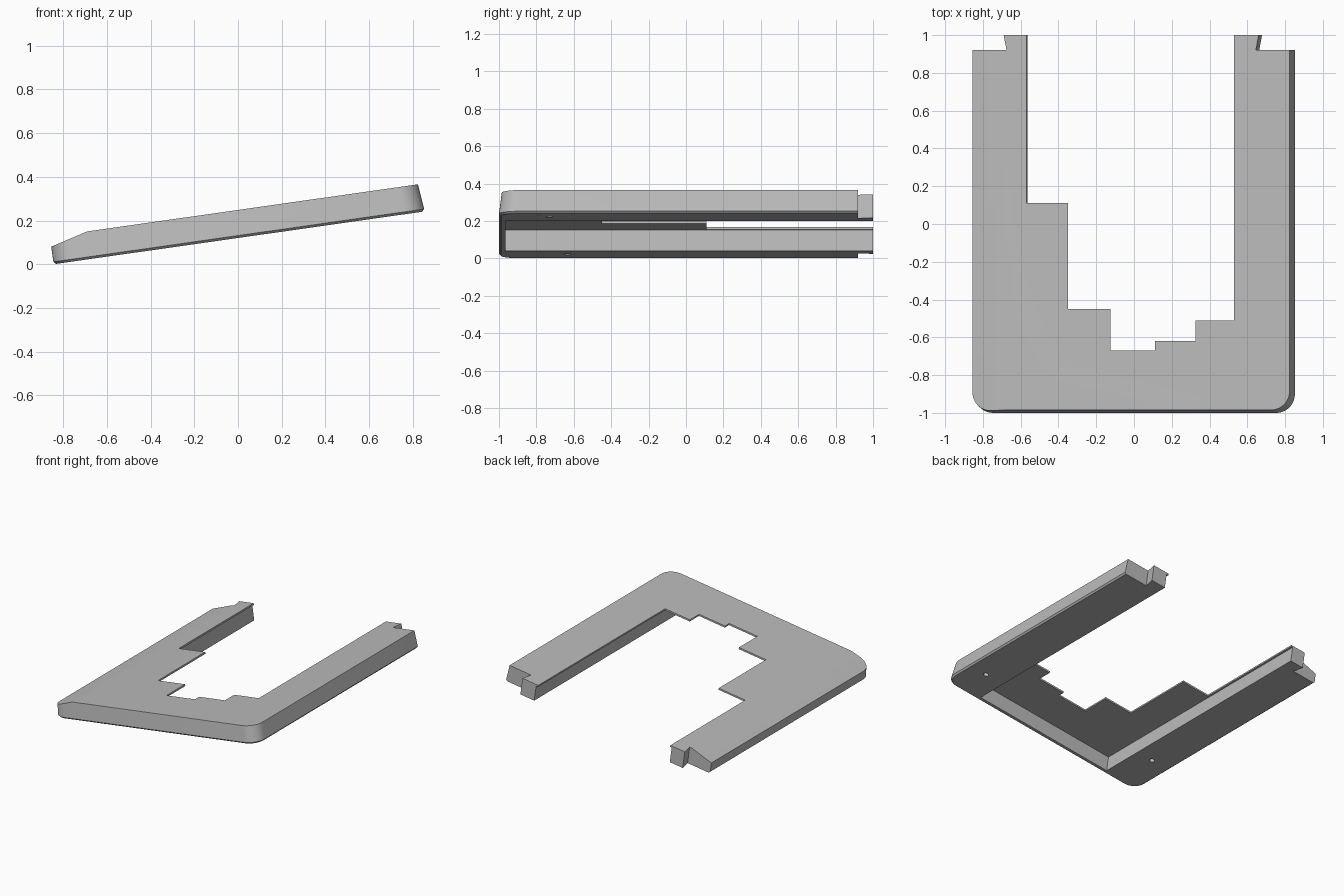
import bpy, bmesh, math
from mathutils import Matrix, Vector

cube = bpy.data.objects.get("Cube")
if cube:
    bpy.data.objects.remove(cube, do_unlink=True)

TILT = math.radians(8.1)
TOP = 0.127          # slab height, measured square to the tilt
PLATE = 0.013        # thickness of the top plate
BACK = 1.0

grey = bpy.data.materials.new("plain_grey")
grey.use_nodes = True
grey.diffuse_color = (0.5, 0.5, 0.5, 1)
grey.node_tree.nodes["Principled BSDF"].inputs["Base Color"].default_value = (0.5, 0.5, 0.5, 1)


def along(x):
    """Distance along the tilted slab for a horizontal position on its top."""
    return (x + TOP * math.sin(TILT)) / math.cos(TILT)


def loft(name, rings):
    """Closed solid through rings with equal point counts, lowest first."""
    bm = bmesh.new()
    loops = [[bm.verts.new(p) for p in ring] for ring in rings]
    n = len(loops[0])
    for low, high in zip(loops, loops[1:]):
        for i in range(n):
            j = (i + 1) % n
            bm.faces.new((low[i], low[j], high[j], high[i]))
    bm.faces.new(loops[0][::-1])
    bm.faces.new(loops[-1])
    bmesh.ops.recalc_face_normals(bm, faces=bm.faces)
    mesh = bpy.data.meshes.new(name)
    bm.to_mesh(mesh)
    bm.free()
    obj = bpy.data.objects.new(name, mesh)
    bpy.context.collection.objects.link(obj)
    return obj


def prism(name, outline, low, high):
    return loft(name, [[(x, y, z) for x, y in outline] for z in (low, high)])


def ring(z, left, right, front, radius=0.1, steps=10):
    """U-shaped outer outline: square at the back, rounded at the front."""
    pts = [(left, BACK, z)]
    for cx, start in ((left + radius, math.pi), (right - radius, 1.5 * math.pi)):
        for i in range(steps + 1):
            a = start + i / steps * math.pi / 2
            pts.append((cx + radius * math.cos(a), front + radius + radius * math.sin(a), z))
    return pts + [(right, BACK, z)]


# Slab with a chamfered foot and slightly drafted front and right walls
frame = loft("tilted_frame", [
    ring(0, -0.841, 0.851, -0.989, 0.09),
    ring(0.011, -0.852, 0.862, -1.0),
    ring(TOP, -0.852, 0.85, -0.985)])

# Sloping shoulder along the left-hand upper edge
bm = bmesh.new()
bm.from_mesh(frame.data)
edge = Vector((-0.679, 0, TOP))
slope = edge - Vector((-0.852, 0, 0.081))
normal = Vector((-slope.z, 0, slope.x))
cut = bmesh.ops.bisect_plane(bm, geom=bm.verts[:] + bm.edges[:] + bm.faces[:],
                             plane_co=edge, plane_no=normal, clear_outer=True)
bmesh.ops.holes_fill(bm, edges=[e for e in bm.edges if e.is_boundary])
bmesh.ops.recalc_face_normals(bm, faces=bm.faces)
bm.to_mesh(frame.data)
bm.free()

cutters = []

# Stepped opening through the top plate
steps = [(-0.57, 0.11), (-0.35, -0.45), (-0.125, -0.67), (0.11, -0.62),
         (0.325, -0.51), (0.53, None)]
outline = [(along(steps[0][0]), 1.2)]
for (x0, y), (x1, _) in zip(steps, steps[1:]):
    outline += [(along(x0), y), (along(x1), y)]
outline.append((along(0.53), 1.2))
cutters.append(prism("opening_cutter", outline, -0.2, 0.4))

# Hollow beneath the plate, open to the back and the bottom
a, b = along(-0.583), along(0.545)
cutters.append(prism("hollow_cutter", [(a, -0.965), (b, -0.965), (b, 1.2), (a, 1.2)],
                     -0.2, TOP - PLATE))

# Notches that leave a dovetail tab at the end of each arm
for name, base, tip, far in (("left", 0.645, 0.66, 1.2), ("right", -0.675, -0.69, -1.2)):
    lean = along(tip) + (tip - base)
    cutters.append(prism(name + "_notch_cutter",
                         [(far, 0.92), (along(base), 0.92), (along(tip), 1.0),
                          (lean, 1.08), (far, 1.08)], -0.2, 0.4))

# Screw holes in the underside
for x, y in ((0.72, -0.73), (-0.7, -0.635)):
    circle = [(x + 0.018 * math.cos(i * math.pi / 8), y + 0.018 * math.sin(i * math.pi / 8))
              for i in range(16)]
    cutters.append(prism("screw_hole_cutter", circle, -0.1, 0.05))

bpy.ops.object.select_all(action='DESELECT')
bpy.context.view_layer.objects.active = frame
frame.select_set(True)
for cutter in cutters:
    cutter.hide_render = True
    mod = frame.modifiers.new("cut", 'BOOLEAN')
    mod.operation = 'DIFFERENCE'
    mod.solver = 'EXACT'
    mod.object = cutter
    bpy.ops.object.modifier_apply(modifier=mod.name)
    bpy.data.objects.remove(cutter, do_unlink=True)

# Tilt the finished part and give it its finish
frame.data.transform(Matrix.Translation((0, 0, 0.12)) @ Matrix.Rotation(-TILT, 4, 'Y'))
frame.data.materials.clear()
frame.data.materials.append(grey)
bpy.ops.object.shade_smooth_by_angle(angle=math.radians(20))
